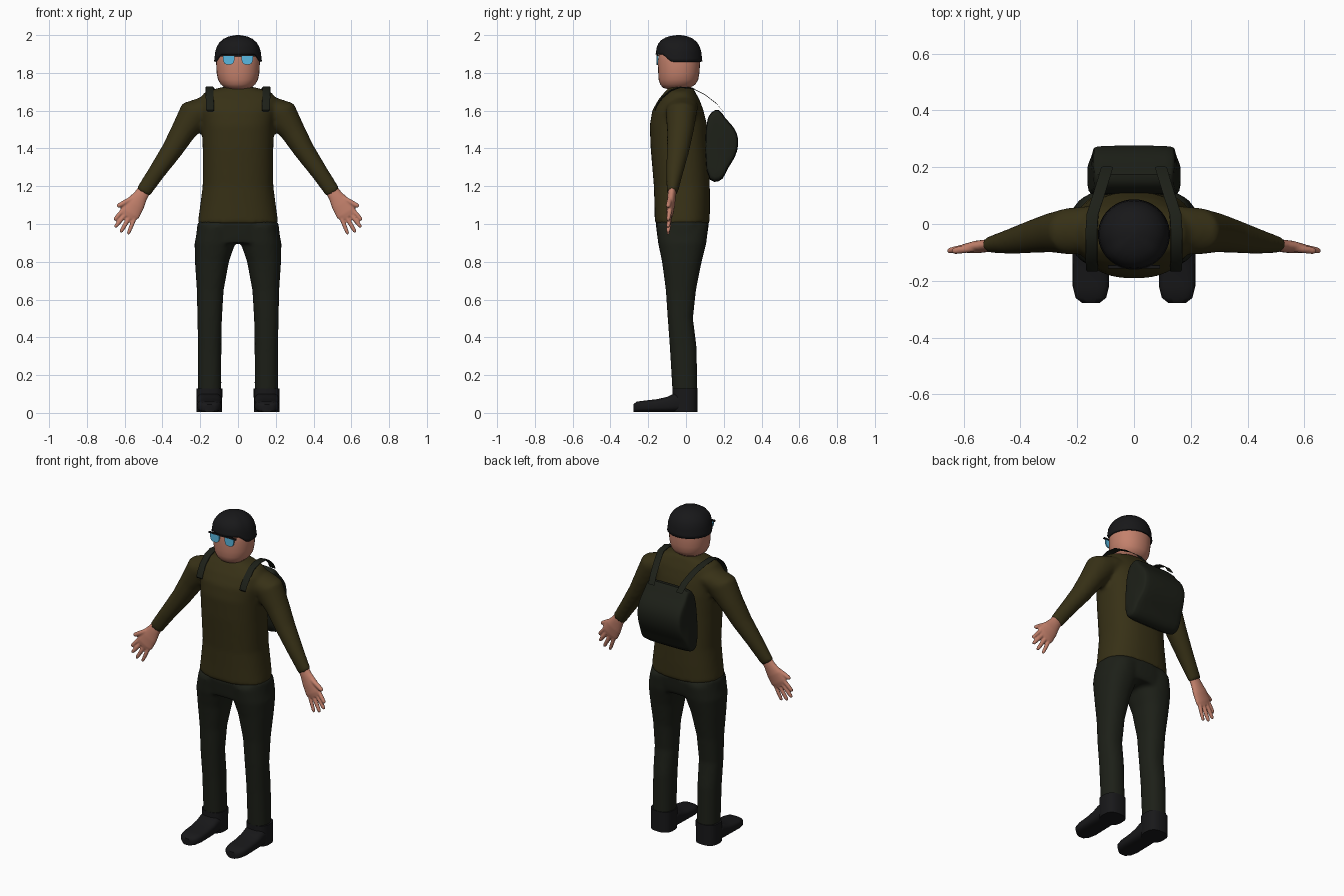
import bpy, bmesh, math
from mathutils import Vector

if "Cube" in bpy.data.objects:
    bpy.data.objects.remove(bpy.data.objects["Cube"])

X, Y, Z = Vector((1, 0, 0)), Vector((0, 1, 0)), Vector((0, 0, 1))


def material(name, rgb):
    m = bpy.data.materials.new(name)
    m.diffuse_color = (*rgb, 1)
    m.use_nodes = True
    m.node_tree.nodes["Principled BSDF"].inputs["Base Color"].default_value = m.diffuse_color
    return m


OLIVE = material("olive_cloth", (0.038, 0.03, 0.008))
DARK = material("dark_cloth", (0.012, 0.014, 0.009))
BLACK = material("black", (0.009, 0.009, 0.010))
SKIN = material("skin", (0.55, 0.22, 0.15))
BLUE = material("blue_lens", (0.10, 0.48, 0.75))


def skin_rings(bm, rings, caps=True):
    """Bridge equal-length point rings into a tube."""
    rows = [[bm.verts.new(p) for p in r] for r in rings]
    n = len(rows[0])
    for a, b in zip(rows, rows[1:]):
        for i in range(n):
            j = (i + 1) % n
            bm.faces.new((a[i], a[j], b[j], b[i]))
    if caps:
        bm.faces.new(rows[0][::-1])
        bm.faces.new(rows[-1])


def loft(bm, sections, u=X, v=Y, n=32, p=2.0, side=1):
    """Superelliptic sections (x, y, z, radius_u, radius_v)."""
    rings = []
    for x, y, z, ru, rv in sections:
        ring = []
        for i in range(n):
            a = math.tau * i / n
            c, s = math.cos(a), math.sin(a)
            q = Vector((x, y, z)) + u * ru * math.copysign(abs(c) ** (2 / p), c) \
                + v * rv * math.copysign(abs(s) ** (2 / p), s)
            ring.append((q.x * side, q.y, q.z))
        rings.append(ring)
    skin_rings(bm, rings)


def finish(bm, name, mat, angle=50, voxel=0, smooth=0):
    bmesh.ops.recalc_face_normals(bm, faces=bm.faces[:])
    me = bpy.data.meshes.new(name)
    bm.to_mesh(me)
    bm.free()
    ob = bpy.data.objects.new(name, me)
    bpy.context.collection.objects.link(ob)
    me.materials.append(mat)
    bpy.ops.object.select_all(action='DESELECT')
    ob.select_set(True)
    bpy.context.view_layer.objects.active = ob
    bpy.ops.object.shade_smooth_by_angle(angle=math.radians(angle))
    if voxel:
        r = ob.modifiers.new("blend", 'REMESH')
        r.mode, r.voxel_size, r.use_smooth_shade = 'VOXEL', voxel, True
        s = ob.modifiers.new("relax", 'SMOOTH')
        s.factor, s.iterations = 0.5, smooth
    return ob


# Sweater: torso and both sleeves blended together
bm = bmesh.new()
loft(bm, [(0, -.02, 1.0, .214, .145), (0, -.02, 1.1, .2, .147), (0, -.022, 1.2, .187, .148),
          (0, -.035, 1.4, .187, .152), (0, -.04, 1.52, .19, .152), (0, -.043, 1.6, .2, .136),
          (0, -.037, 1.66, .205, .108), (0, -.032, 1.7, .175, .08), (0, -.027, 1.725, .085, .062)],
     p=2.4, n=40)
for s in (1, -1):
    loft(bm, [(.13, -.02, 1.625, .085, .085), (.22, -.025, 1.592, .089, .083),
              (.29, -.03, 1.49, .067, .07), (.35, -.042, 1.39, .056, .06),
              (.43, -.06, 1.275, .046, .046), (.505, -.073, 1.165, .041, .029)],
         u=Vector((.85, 0, .52)), side=s)
finish(bm, "sweater", OLIVE, voxel=.012, smooth=5)

# Trousers: hips and legs blended together
bm = bmesh.new()
loft(bm, [(0, -.022, .9, .222, .125), (0, -.02, .95, .221, .134), (0, -.02, 1.015, .213, .142)],
     p=2.5, n=40)
for s in (1, -1):
    loft(bm, [(.15, -.005, .1, .062, .066), (.15, -.015, .35, .062, .071),
              (.15, -.03, .5, .065, .067), (.147, -.027, .65, .071, .08),
              (.138, -.022, .8, .09, .105), (.122, -.02, .9, .108, .128),
              (.11, -.02, .99, .1, .138)], side=s, p=2.3)
finish(bm, "trousers", DARK, voxel=.012, smooth=4)

# Boots: shaft plus foot
for s, label in ((1, "left"), (-1, "right")):
    bm = bmesh.new()
    loft(bm, [(.152, -.005, .005, .068, .066), (.152, -.005, .13, .069, .067)], side=s, p=2.6)
    loft(bm, [(.152, y, .005 + h / 2, w, h / 2) for y, w, h in (
        (.05, .045, .07), (.02, .062, .09), (-.06, .066, .1), (-.1, .065, .08),
        (-.15, .064, .068), (-.22, .064, .06), (-.26, .054, .055), (-.279, .03, .04))],
        v=Z, p=3.2, side=s)
    finish(bm, label + "_boot", BLACK)

# Hands: palm, four fingers and a thumb
for s, label in ((1, "left"), (-1, "right")):
    bm = bmesh.new()
    loft(bm, [(.485, -.072, 1.195, .033, .02), (.515, -.076, 1.15, .038, .022),
              (.545, -.08, 1.105, .052, .022), (.572, -.085, 1.06, .056, .018),
              (.585, -.087, 1.038, .045, .012)], u=Vector((.85, 0, .52)), side=s, n=24)
    for bx, bz, tx, tz, r in ((.541, 1.045, .583, .945, .011), (.563, 1.055, .622, .955, .012),
                              (.585, 1.065, .652, .982, .012), (.603, 1.08, .655, 1.02, .012),
                              (.56, 1.135, .64, 1.092, .014)):
        a, b = Vector((bx, -.084, bz)), Vector((tx, -.095, tz))
        d = (b - a).normalized()
        path = [(*a.lerp(b, t), r * k, r * k) for t, k in
                ((0, 1), (.5, 1), (.85, .9), (.96, .7), (1, .4))]
        loft(bm, path, u=Vector((-d.z, 0, d.x)).normalized(), side=s, n=12)
    finish(bm, label + "_hand", SKIN, voxel=.005, smooth=2)

# Head and neck
bm = bmesh.new()
loft(bm, [(0, -.03, 1.67, .075, .058), (0, -.03, 1.72, .07, .056), (0, -.035, 1.77, .07, .056)])
loft(bm, [(0, -.055, 1.713, .04, .04), (0, -.05, 1.722, .07, .073), (0, -.043, 1.74, .092, .094),
          (0, -.04, 1.765, .106, .105), (0, -.038, 1.8, .113, .109), (0, -.037, 1.86, .116, .112),
          (0, -.036, 1.92, .108, .105), (0, -.036, 1.96, .08, .08), (0, -.036, 1.975, .03, .03)],
     p=2.15)
finish(bm, "head", SKIN, angle=80)

# Helmet: dome whose rim rises over the face
bm = bmesh.new()
rings = []
for t, k in ((0, 1), (.12, .98), (.35, .955), (.55, .89), (.72, .78), (.86, .6), (.95, .38), (1, .08)):
    ring = []
    for i in range(48):
        a = math.tau * i / 48
        lift = max(0, min(1, (-math.sin(a) - .35) / .35))
        zb = 1.86 + .038 * lift
        ring.append((.127 * k * math.cos(a), -.037 + .124 * k * math.sin(a), zb + (2 - zb) * t))
    rings.append(ring)
skin_rings(bm, rings, caps=False)
bm.faces.new([v for v in bm.verts][-48:])
helmet = finish(bm, "helmet", BLACK, angle=60)
sol = helmet.modifiers.new("shell", 'SOLIDIFY')
sol.thickness, sol.offset = .008, -1

# Glasses: top bar and two round-bottomed lenses
bm = bmesh.new()
loft(bm, [(-.092, -.151, 1.893, .006, .005), (.092, -.151, 1.893, .006, .005)],
     u=Y, v=Z, n=8, p=4)
finish(bm, "glasses_bar", BLACK)
for s, label in ((1, "left"), (-1, "right")):
    bm = bmesh.new()
    outline = [(math.cos(a), math.sin(a)) for a in (math.pi * (1 + i / 14) for i in range(15))]
    skin_rings(bm, [[(s * .049 + .031 * math.copysign(abs(c) ** .7, c), y,
                      1.89 - .047 * abs(q) ** .7) for c, q in outline] for y in (-.157, -.149)])
    finish(bm, label + "_lens", BLUE, angle=30)

# Backpack: side profile (y, z, half width) swept across with rounded ends
profile = [(.1, 1.24, .165), (.15, 1.215, .168), (.2, 1.235, .168), (.215, 1.29, .166),
           (.262, 1.35, .148), (.28, 1.42, .147), (.274, 1.48, .146), (.24, 1.53, .146),
           (.205, 1.56, .146), (.178, 1.615, .14), (.13, 1.595, .142), (.1, 1.54, .15)]
bm = bmesh.new()
skin_rings(bm, [[(f * w, .165 + (y - .165) * k, 1.41 + (z - 1.41) * k) for y, z, w in profile]
                for f, k in ((-1, .82), (-.97, .93), (-.88, 1), (0, 1), (.88, 1), (.97, .93), (1, .82))])
pack = finish(bm, "backpack", DARK, angle=60)
pack.modifiers.new("round", 'SUBSURF').levels = 1
pack.modifiers["round"].render_levels = 1

# Straps: ribbons from the pack over the shoulders to the chest
path = [(.095, .2, 1.59), (.105, .165, 1.635), (.125, .1, 1.685), (.146, .035, 1.718),
        (.15, -.03, 1.724), (.15, -.08, 1.708), (.15, -.125, 1.67), (.148, -.153, 1.63),
        (.147, -.165, 1.6)]
for s, label in ((1, "left"), (-1, "right")):
    bm = bmesh.new()
    loft(bm, [(*p, .021, .004) for p in path], v=Vector((0, -.5, .866)), n=12, p=4, side=s)
    finish(bm, label + "_strap", DARK)
